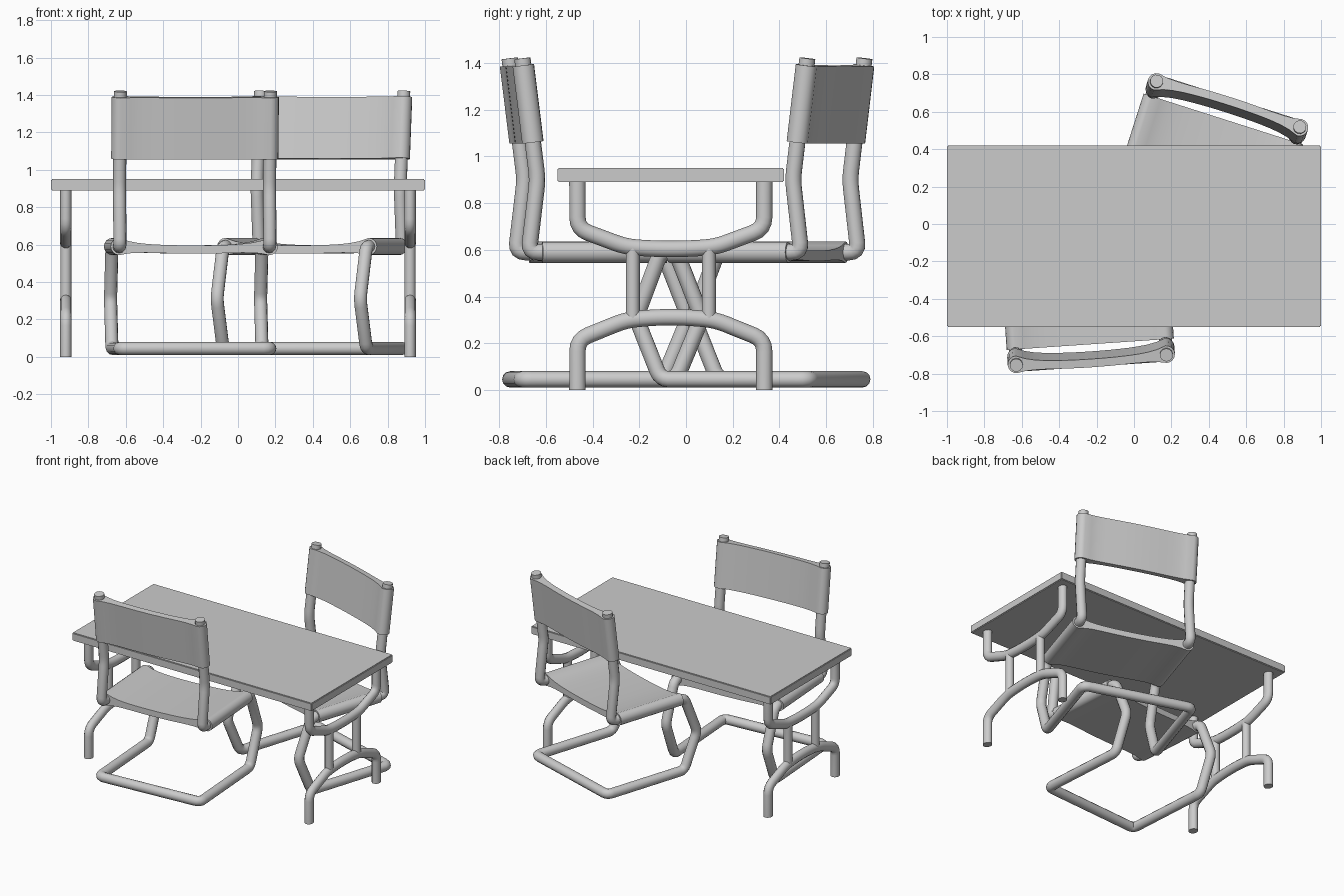
import bpy, bmesh, math
from mathutils import Vector, Matrix

if "Cube" in bpy.data.objects:
    bpy.data.objects.remove(bpy.data.objects["Cube"])


def link(name, mesh, mat=Matrix.Identity(4)):
    ob = bpy.data.objects.new(name, mesh)
    bpy.context.collection.objects.link(ob)
    ob.matrix_world = mat
    bpy.ops.object.select_all(action='DESELECT')
    ob.select_set(True)
    bpy.context.view_layer.objects.active = ob
    bpy.ops.object.shade_smooth_by_angle(angle=math.radians(40))
    return ob


def fillet(points, r, steps=4):
    """Round the inner corners of a polyline."""
    pts = [Vector(p) for p in points]
    out = [pts[0]]
    for a, b, c in zip(pts, pts[1:], pts[2:]):
        d = min(r, (a - b).length * 0.45, (c - b).length * 0.45)
        p, q = b + (a - b).normalized() * d, b + (c - b).normalized() * d
        for i in range(steps + 1):
            t = i / steps
            out.append(p * (1 - t) ** 2 + b * 2 * t * (1 - t) + q * t * t)
    return out + [pts[-1]]


def tube(name, points, radius, bend=0.04, mat=Matrix.Identity(4), squash_x=1.0):
    pts = fillet(points, bend)
    cu = bpy.data.curves.new(name, 'CURVE')
    cu.dimensions = '3D'
    cu.bevel_depth = radius
    cu.bevel_resolution = 4
    cu.use_fill_caps = True
    sp = cu.splines.new('POLY')
    sp.points.add(len(pts) - 1)
    for sp_pt, p in zip(sp.points, pts):
        sp_pt.co = (*p, 1)
    tmp = bpy.data.objects.new(name, cu)
    bpy.context.collection.objects.link(tmp)
    dg = bpy.context.evaluated_depsgraph_get()
    mesh = bpy.data.meshes.new_from_object(tmp.evaluated_get(dg))
    bpy.data.objects.remove(tmp)
    mesh.transform(Matrix.Diagonal((squash_x, 1, 1, 1)))
    return link(name, mesh, mat)


def sling(name, start, end, normal, half, sag, mat):
    """Fabric wrapped round two parallel tubes, sagging in between."""
    r, thin, n = 0.046, 0.022, 16
    side = lambda u, s: (u, -sag * (1 - (u / half) ** 2)
                         + s * (thin + (r - thin) * abs(u / half) ** 6))
    us = [half * (2 * i / n - 1) for i in range(n + 1)]
    prof = [side(u, 1) for u in us]
    prof += [(half + r * math.sin(a), r * math.cos(a))
             for a in (math.pi * i / 8 for i in range(1, 8))]
    prof += [side(u, -1) for u in reversed(us)]
    prof += [(-half - r * math.sin(a), -r * math.cos(a))
             for a in (math.pi * i / 8 for i in range(1, 8))]
    bm = bmesh.new()
    rings = [[bm.verts.new(Vector(c) + Vector((u, 0, 0)) + Vector(normal) * w)
              for u, w in prof] for c in (start, end)]
    m = len(prof)
    for i in range(m):
        j = (i + 1) % m
        bm.faces.new((rings[0][i], rings[0][j], rings[1][j], rings[1][i]))
    # End caps as strips across the thickness
    for ring in rings:
        for i in range(n):
            bm.faces.new((ring[i], ring[i + 1], ring[2 * n + 7 - i], ring[2 * n + 8 - i]))
        bm.faces.new(ring[n:n + 9])
        bm.faces.new(ring[2 * n + 8:] + [ring[0]])
    bmesh.ops.recalc_face_normals(bm, faces=bm.faces)
    mesh = bpy.data.meshes.new(name)
    bm.to_mesh(mesh)
    bm.free()
    return link(name, mesh, mat)


def chair(label, x, y, angle):
    mat = Matrix.Translation((x, y, 0)) @ Matrix.Rotation(math.radians(angle), 4, 'Z')
    h = 0.402
    # One continuous bent tube: back post, seat rail, front leg, base, mirrored
    half = [(0, 1.42), (0.065, 0.90), (0.028, 0.59), (0.66, 0.59),
            (0.77, 0.31), (0.66, 0.045), (0.0, 0.045)]
    path = [(-h, v, z) for v, z in half] + [(h, v, z) for v, z in reversed(half)]
    tube(label + "_frame", path, 0.035, 0.04, mat)
    sling(label + "_seat", (0, 0.085, 0.59), (0, 0.62, 0.59), (0, 0, 1), h, 0.016, mat)
    sling(label + "_backrest", (0, 0.045, 1.06), (0, 0.004, 1.39), (0, 1, 0.12), h, 0.02, mat)


# Table top
bm = bmesh.new()
bmesh.ops.create_cube(bm, size=1)
bmesh.ops.scale(bm, vec=(2, 0.97, 0.06), verts=bm.verts)
bmesh.ops.translate(bm, vec=(0, -0.065, 0.92), verts=bm.verts)
bmesh.ops.bevel(bm, geom=bm.edges[:], offset=0.005, segments=2, affect='EDGES')
top = bpy.data.meshes.new("table_top")
bm.to_mesh(top)
bm.free()
link("table_top", top)

# Table trestles: lower arch, upper cradle and two uprights at each end
C = -0.065
arch = [(-0.40, 0.0), (-0.40, 0.215), (-0.19, 0.30), (-0.06, 0.311)]
cradle = [(-0.40, 0.895), (-0.40, 0.69), (-0.19, 0.612), (-0.06, 0.604)]
for end, sx in (("left", -1), ("right", 1)):
    place = Matrix.Translation((sx * 0.92, C, 0))
    for part, prof in (("foot_arch", arch), ("top_cradle", cradle)):
        path = [(0, y, z) for y, z in prof] + [(0, -y, z) for y, z in reversed(prof)]
        tube(f"{end}_{part}", path, 0.035, 0.05, place, 0.88)
    for i, y in enumerate((-0.163, 0.163)):
        tube(f"{end}_upright_{i + 1}", [(0, y, 0.30), (0, y, 0.615)], 0.03, 0, place)

# Two cantilever chairs facing the table
chair("front_chair", -0.228, -0.728, 3.9)
chair("back_chair", 0.504, 0.642, 162.3)
